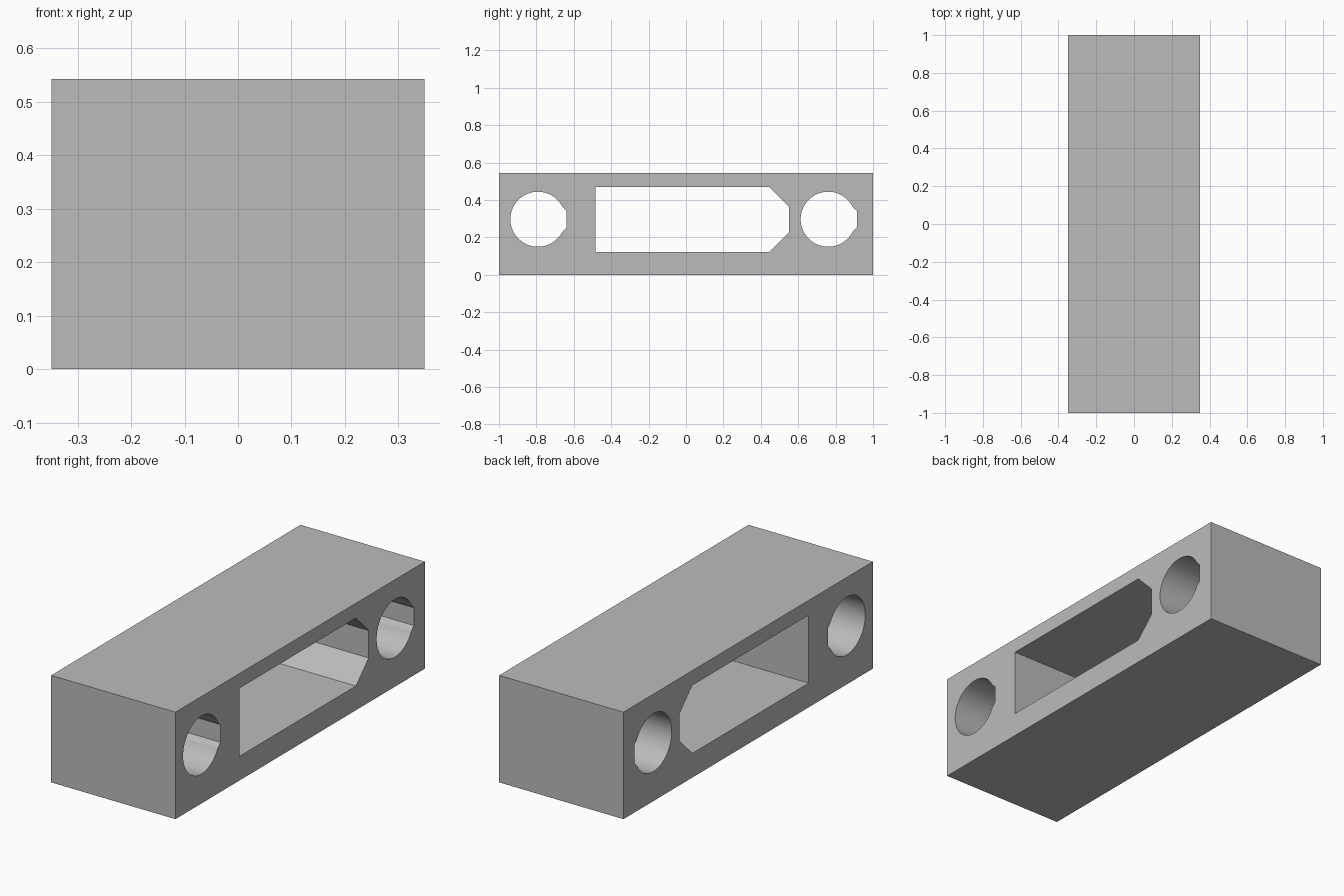
import bpy
from math import cos, sin, radians

LENGTH, WIDTH, HEIGHT = 2.0, 0.698, 0.543
MID_Z = 0.297

cube = bpy.data.objects.get("Cube")
if cube:
    bpy.data.objects.remove(cube, do_unlink=True)

grey = bpy.data.materials.new("plain grey")
grey.use_nodes = True
colour = (0.5, 0.5, 0.5, 1)
grey.diffuse_color = colour
grey.node_tree.nodes["Principled BSDF"].inputs["Base Color"].default_value = colour


def add_outline(curve, points):
    """Add a closed straight-sided outline to the side profile."""
    spline = curve.splines.new("POLY")
    spline.points.add(len(points) - 1)
    for point, (y, z) in zip(spline.points, points):
        point.co = (y, z, 0, 1)
    spline.use_cyclic_u = True


def teardrop(centre, radius=0.147, nose=0.153, half_flat=0.045, start=27, steps=64):
    """Round hole with a blunt nose towards the back."""
    points = [(centre + nose, MID_Z - half_flat), (centre + nose, MID_Z + half_flat)]
    for i in range(steps + 1):
        a = radians(start + (360 - 2 * start) * i / steps)
        points.append((centre + radius * cos(a), MID_Z + radius * sin(a)))
    return points


# Side profile: outer block with a central slot and two round holes
profile = bpy.data.curves.new("block_body", "CURVE")
profile.dimensions = "2D"
profile.fill_mode = "BOTH"
profile.extrude = WIDTH / 2

half = LENGTH / 2
add_outline(profile, [(-half, 0), (half, 0), (half, HEIGHT), (-half, HEIGHT)])

# Slot with two chamfered corners at the back end
front, back, low, high, cut = -0.485, 0.55, 0.123, 0.468, 0.103
add_outline(profile, [(front, low), (back - cut, low), (back, low + cut),
                      (back, high - cut), (back - cut, high), (front, high)])

for centre in (-0.792, 0.76):
    add_outline(profile, teardrop(centre))

# Stand the profile up along y and turn it into a mesh
body = bpy.data.objects.new("block_body", profile)
bpy.context.collection.objects.link(body)
body.rotation_euler = (radians(90), 0, radians(90))
bpy.ops.object.select_all(action="DESELECT")
body.select_set(True)
bpy.context.view_layer.objects.active = body
bpy.ops.object.convert(target="MESH")
body = bpy.context.object
bpy.ops.object.transform_apply(location=False, rotation=True, scale=False)

# Join the caps to the walls and make every face point outwards
bpy.ops.object.mode_set(mode="EDIT")
bpy.ops.mesh.select_all(action="SELECT")
bpy.ops.mesh.remove_doubles(threshold=0.0001)
bpy.ops.mesh.normals_make_consistent(inside=False)
bpy.ops.object.mode_set(mode="OBJECT")

body.data.materials.clear()
body.data.materials.append(grey)
bpy.ops.object.shade_smooth_by_angle(angle=radians(14))
